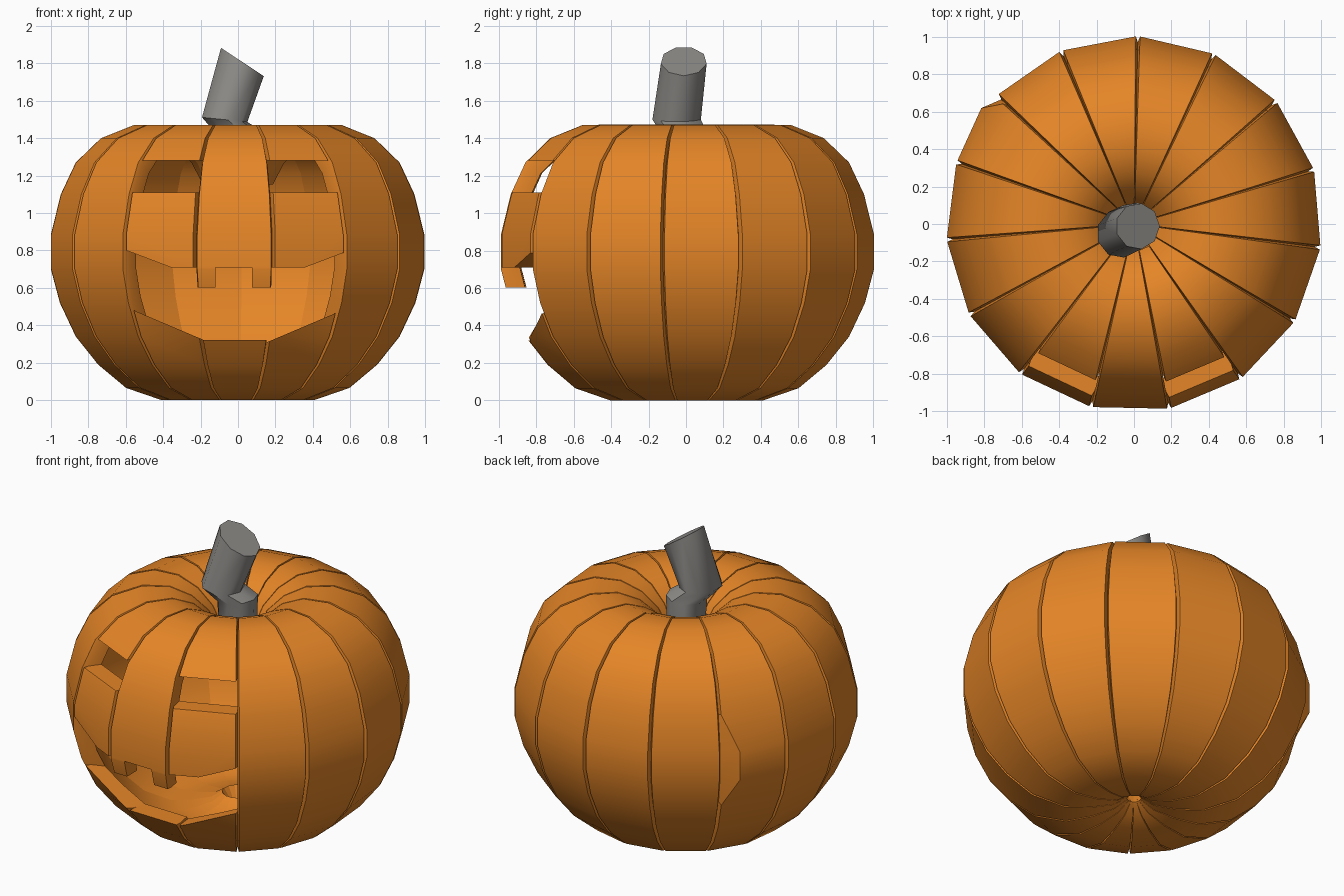
import bpy, bmesh, math
from mathutils import Vector

if "Cube" in bpy.data.objects:
    bpy.data.objects.remove(bpy.data.objects["Cube"])


def material(name, rgb):
    m = bpy.data.materials.new(name)
    m.diffuse_color = (*rgb, 1)
    m.use_nodes = True
    m.node_tree.nodes["Principled BSDF"].inputs["Base Color"].default_value = m.diffuse_color
    return m


ORANGE = material("pumpkin orange", (0.78, 0.235, 0.02))
GREY = material("stem grey", (0.27, 0.26, 0.245))

# Outer rib profile (radius, height), from the bottom dimple to the top dimple
PROFILE = [(0.04, 0.09), (0.12, 0.04), (0.25, 0.01), (0.41, 0.0), (0.6, 0.065),
           (0.75, 0.19), (0.87, 0.34), (0.955, 0.52), (1.003, 0.70), (1.003, 0.885),
           (0.95, 1.1), (0.87, 1.27), (0.735, 1.4), (0.56, 1.47), (0.4, 1.472),
           (0.27, 1.42), (0.17, 1.33), (0.1, 1.2)]
RIBS, WALL, GROOVE = 15, 0.1, 0.03
STEP = 360 / RIBS
START = -91.2
EDGE = 11.35


def inset(i, d):
    """Profile point i moved inwards by d."""
    a = Vector(PROFILE[max(i - 1, 0)])
    b = Vector(PROFILE[min(i + 1, len(PROFILE) - 1)])
    t = (b - a).normalized()
    r, z = PROFILE[i]
    return max(r - t.y * d, 0.02), z + t.x * d


def rib_mesh(k):
    """One closed, hollow-walled rib with bevelled groove edges."""
    bm = bmesh.new()
    rings = []
    for i, (r, z) in enumerate(PROFILE):
        left, rl = -EDGE, r
        if k == 10 and 0.6 < z < 0.95:      # the misshapen rib at the back
            left, rl = -6, r * 1.022
        g, w = inset(i, GROOVE), inset(i, WALL)
        pts = [(left, rl, z), (EDGE, r, z), (12, *g), (12, *w), (-12, *w), (-12, *g)]
        ring = []
        for a, rr, zz in pts:
            a = math.radians(START + k * STEP + a)
            ring.append(bm.verts.new((rr * math.cos(a), rr * math.sin(a), zz)))
        rings.append(ring)
    for lo, hi in zip(rings, rings[1:]):
        for j in range(6):
            n = (j + 1) % 6
            bm.faces.new((lo[j], lo[n], hi[n], hi[j]))
    bm.faces.new(rings[0][::-1])
    bm.faces.new(rings[-1])
    return bm


def clip(bm, co, no):
    """Cut away everything on the side no points to, and close the cut."""
    res = bmesh.ops.bisect_plane(bm, geom=bm.verts[:] + bm.edges[:] + bm.faces[:],
                                 dist=1e-5, plane_co=co, plane_no=no, clear_outer=True)
    edges = [e for e in res["geom_cut"]
             if isinstance(e, bmesh.types.BMEdge) and e.is_boundary]
    if edges:
        bmesh.ops.edgeloop_fill(bm, edges=edges)


def finish(bm, name, mat, angle=30):
    bmesh.ops.recalc_face_normals(bm, faces=bm.faces)
    me = bpy.data.meshes.new(name)
    bm.to_mesh(me)
    bm.free()
    me.materials.append(mat)
    for p in me.polygons:
        p.use_smooth = True
    me.set_sharp_from_angle(angle=math.radians(angle))
    ob = bpy.data.objects.new(name, me)
    bpy.context.collection.objects.link(ob)


def piece(k, name, cuts):
    bm = rib_mesh(k)
    for co, no in cuts:
        clip(bm, co, no)
    finish(bm, name, ORANGE)


def below(z):
    return ((0, 0, z), (0, 0, 1))


def above(z):
    return ((0, 0, z), (0, 0, -1))


# Plain ribs
for k in range(2, RIBS - 1):
    piece(k, f"rib_{k}", [])

# Front rib: nose strip, chin and two teeth
piece(0, "front_rib_upper", [above(0.71)])
piece(0, "front_rib_chin", [below(0.32)])
for name, x0, x1 in (("tooth_left", -0.24, -0.12), ("tooth_right", 0.075, 0.18)):
    piece(0, name, [below(0.71), above(0.602),
                    ((x0, 0, 0), (-1, 0, 0)), ((x1, 0, 0), (1, 0, 0))])

# Eye ribs: brow, cheek and lower lip on each side
for k, s, side in ((1, 1, "right"), (RIBS - 1, -1, "left")):
    piece(k, f"brow_{side}", [above(1.28)])
    piece(k, f"cheek_{side}", [below(1.11), above(0.71),
                               ((s * 0.36, 0, 0.71), (s * 0.08, 0, -0.21))])
    piece(k, f"lower_lip_{side}", [((s * 0.18, 0, 0.32), (-s * 0.14, 0, 0.33))])

# Bent stem: (centre, radius, tilt towards +x)
SIDES = 9
bm = bmesh.new()
rings = []
for (cx, cy, cz), r, tilt in (((0, 0, 1.18), 0.11, 0), ((0.0, -0.01, 1.43), 0.12, -0.1),
                              ((-0.075, -0.05, 1.5), 0.125, 0.1),
                              ((0.02, -0.012, 1.81), 0.118, 0.66)):
    ring = []
    for j in range(SIDES):
        a = math.tau * j / SIDES
        dx, dy = r * math.cos(a), r * math.sin(a)
        ring.append(bm.verts.new((cx + dx, cy + dy * 1.05, cz - tilt * dx)))
    rings.append(ring)
for lo, hi in zip(rings, rings[1:]):
    for j in range(SIDES):
        n = (j + 1) % SIDES
        bm.faces.new((lo[j], lo[n], hi[n], hi[j]))
bm.faces.new(rings[0][::-1])
bm.faces.new(rings[-1])
finish(bm, "stem", GREY, 42)
